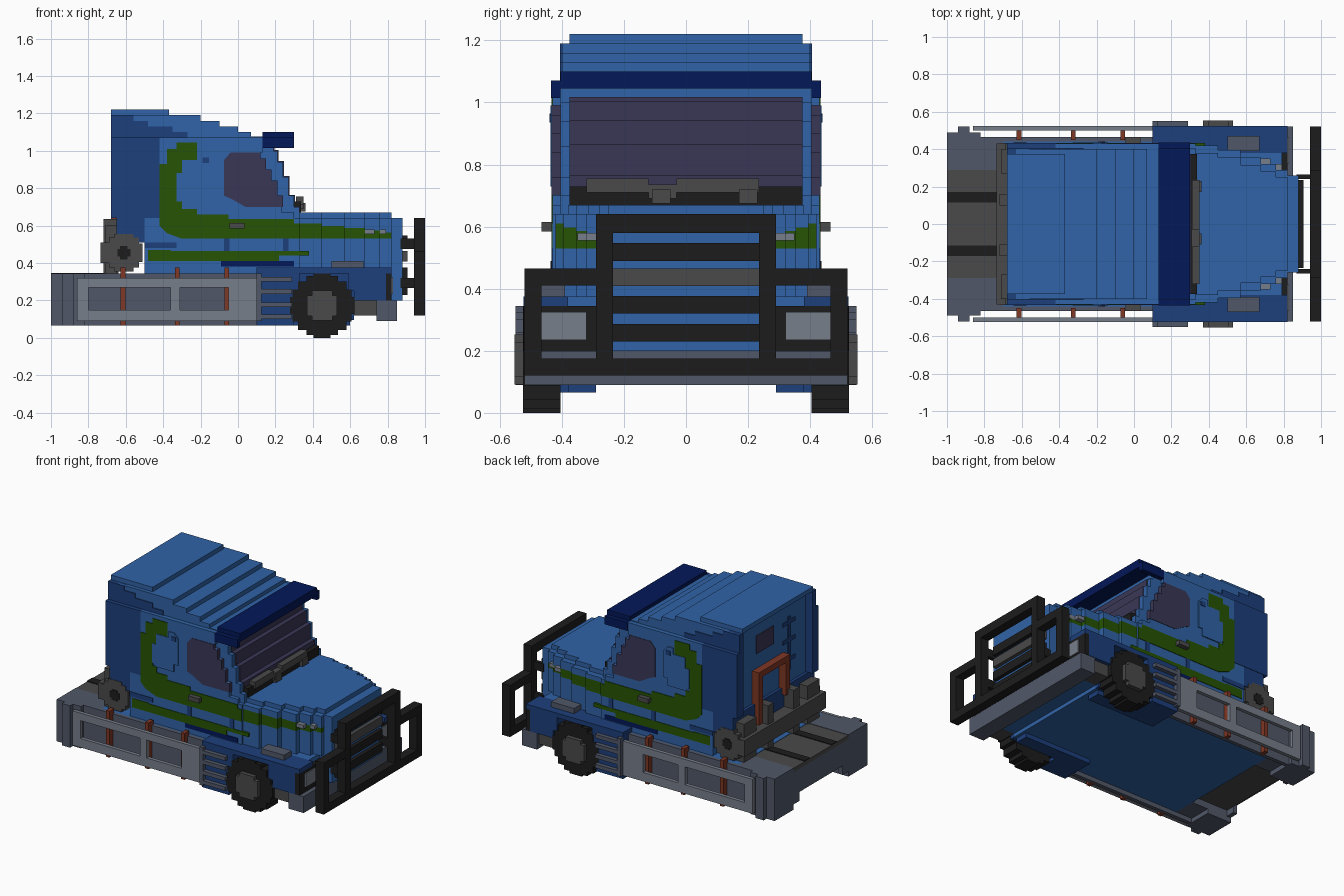
import bpy, bmesh

cube = bpy.data.objects.get("Cube")
if cube:
    bpy.data.objects.remove(cube, do_unlink=True)


def material(name, r, g, b):
    m = bpy.data.materials.new(name)
    m.use_nodes = True
    m.diffuse_color = (r, g, b, 1)
    bsdf = next(n for n in m.node_tree.nodes if n.type == 'BSDF_PRINCIPLED')
    bsdf.inputs["Base Color"].default_value = (r, g, b, 1)
    return m


BLUE = material("cab blue", .03, .125, .385)
DARK_BLUE = material("dark blue", .012, .05, .2)
NAVY = material("navy", .001, .009, .1)
GREEN = material("green", .019, .088, .001)
GLASS = material("purple glass", .042, .038, .093)
SLATE = material("slate grey", .082, .097, .14)
LIGHT = material("light grey", .185, .21, .255)
GREY = material("dark grey", .067, .067, .067)
BLACK = material("black", .012, .012, .012)
RUST = material("rust red", .21, .038, .018)


def prism(name, pts, y0, y1, mat):
    """Extrude an x-z outline from y0 to y1."""
    bm = bmesh.new()
    face = bm.faces.new([bm.verts.new((x, y0, z)) for x, z in pts])
    ext = bmesh.ops.extrude_face_region(bm, geom=[face])
    verts = [v for v in ext["geom"] if isinstance(v, bmesh.types.BMVert)]
    bmesh.ops.translate(bm, verts=verts, vec=(0, y1 - y0, 0))
    bmesh.ops.recalc_face_normals(bm, faces=bm.faces)
    me = bpy.data.meshes.new(name)
    bm.to_mesh(me)
    bm.free()
    me.materials.append(mat)
    ob = bpy.data.objects.new(name, me)
    bpy.context.scene.collection.objects.link(ob)


def box(name, x0, x1, y0, y1, z0, z1, mat):
    prism(name, [(x0, z0), (x1, z0), (x1, z1), (x0, z1)], y0, y1, mat)


def wide(name, x0, x1, w, z0, z1, mat):
    box(name, x0, x1, -w, w, z0, z1, mat)


def both(name, pts, y0, y1, mat):
    """Same outline on both flanks of the truck."""
    prism(name + "_front_side", pts, -y1, -y0, mat)
    prism(name + "_back_side", pts, y0, y1, mat)


def both_box(name, x0, x1, y0, y1, z0, z1, mat):
    both(name, [(x0, z0), (x1, z0), (x1, z1), (x0, z1)], y0, y1, mat)


def stepped_disc(cx, cz, steps):
    """Stair-stepped round outline from quarter corners (x falling, z rising)."""
    q = []
    for i, (x, z) in enumerate(steps):
        if i:
            q.append((x, steps[i - 1][1]))
        q.append((x, z))
    pts = q + [(-x, z) for x, z in q[::-1]]
    pts += [(-x, -z) for x, z in q] + [(x, -z) for x, z in q[::-1]]
    return [(cx + x, cz + z) for x, z in pts]


# Chassis and rear deck
wide("chassis", -.7, .1, .44, .095, .345, BLUE)
wide("front_chassis", .1, .62, .38, .095, .375, BLUE)
wide("nose_chassis", .62, .79, .38, .12, .375, BLUE)
both_box("wheel_well", .1, .62, .38, .41, .095, .375, DARK_BLUE)
both_box("chassis_beam", .1, .6, .29, .38, .065, .1, DARK_BLUE)
both_box("side_panel", -.83, .1, .44, .465, .065, .345, SLATE)
both_box("rear_corner", -1, -.82, .29, .49, .065, .345, SLATE)
both_box("rear_corner_inner", -.82, -.7, .29, .44, .095, .345, SLATE)
both_box("rear_corner_rib", -.94, -.88, .49, .52, .065, .345, SLATE)
both_box("rear_arch_step", -1, -.97, .23, .29, .1, .16, SLATE)
wide("rear_sill", -1, -.97, .29, .16, .315, SLATE)
wide("rear_floor", -.97, -.7, .29, .14, .315, GREY)
wide("rear_deck", -1, -.7, .29, .315, .342, GREY)
both_box("deck_strip", -1, -.7, .115, .17, .342, .347, BLACK)

# Side guard rails
both_box("guard_top", -.86, .1, .5, .525, .27, .32, LIGHT)
both_box("guard_bottom", -.86, .1, .5, .525, .09, .15, LIGHT)
for i, (a, b) in enumerate([(-.86, -.8), (-.36, -.31), (-.05, .1)]):
    both_box("guard_post_%d" % i, a, b, .5, .525, .15, .27, LIGHT)
for i, x in enumerate([-.615, -.325, -.06]):
    both_box("guard_strut_%d" % i, x - .013, x + .013, .45, .5, .065, .375, RUST)

# Fenders, steps and wheels
both("fender", [(.1, .065), (.3, .065), (.3, .25), (.33, .25), (.33, .345),
                (.59, .345), (.59, .25), (.62, .25), (.62, .2), (.79, .2),
                (.79, .345), (.82, .345), (.82, .375), (.1, .375)],
     .38, .523, DARK_BLUE)
for i, z in enumerate([.1, .165, .235, .3]):
    both_box("step_%d" % i, .12, .29, .523, .55, z, z + .025, SLATE)
both_box("step_post", .1, .125, .523, .55, .09, .345, SLATE)
both("wheel", stepped_disc(.45, .172, [(.172, .045), (.158, .085), (.13, .13),
                                       (.085, .158), (.045, .172)]),
     .405, .525, BLACK)
both("wheel_hub", stepped_disc(.45, .172, [(.08, .055), (.055, .08)]), .525, .553, GREY)
both_box("fender_lamp", .5, .67, .39, .47, .375, .41, SLATE)

# Front bumper and headlights
wide("bumper", .74, .85, .52, .09, .2, SLATE)
both_box("bumper_support", .62, .74, .38, .5, .12, .2, GREY)
both_box("headlight_panel", .79, .82, .26, .523, .2, .345, BLACK)
both_box("headlight", .82, .828, .32, .465, .235, .325, LIGHT)

# Cab core, with rear wall recessed under the roof
wide("cab_lower", -.5, .33, .43, .345, .64, BLUE)
wide("cab_lower_rear", -.65, -.5, .43, .51, .64, DARK_BLUE)
prism("cab_body", [(-.63, .64), (.33, .64), (.33, .7), (.3, .7), (.3, .76),
                   (.27, .76), (.27, .86), (.24, .86), (.24, .94), (.21, .94),
                   (.21, 1.0), (.19, 1.0), (.19, 1.07), (-.63, 1.07)],
      -.405, .405, BLUE)
both("cab_skin", [(-.42, .64), (.3, .64), (.3, .67), (.235, .67), (.235, .76),
                  (.205, .76), (.205, .84), (.175, .84), (.175, .9), (.145, .9),
                  (.145, .96), (.115, .96), (.115, .99), (.13, .99), (.13, 1.07),
                  (-.42, 1.07)], .4, .43, BLUE)
prism("cab_roof", [(-.63, 1.07), (.13, 1.07), (.13, 1.075), (.07, 1.075),
                   (.07, 1.1), (0, 1.1), (0, 1.13), (-.1, 1.13), (-.1, 1.16),
                   (-.2, 1.16), (-.2, 1.19), (-.63, 1.19)],
      -.4, .4, BLUE)
wide("roof_cap", -.68, -.37, .375, 1.19, 1.22, BLUE)
both_box("sleeper_fairing", -.68, -.42, .365, .433, .64, 1.07, DARK_BLUE)
both("fairing_upper", [(-.68, 1.07), (-.27, 1.07), (-.27, 1.1), (-.35, 1.1),
                       (-.35, 1.13), (-.48, 1.13), (-.48, 1.16), (-.56, 1.16),
                       (-.56, 1.19), (-.68, 1.19)], .365, .406, DARK_BLUE)

# Sun visor
wide("visor", .13, .3, .405, 1.045, 1.1, NAVY)
both_box("visor_end", .13, .3, .405, .435, 1.015, 1.07, NAVY)

# Windscreen panes on each step, with dark cowl and wipers
for i, (x, z0, z1) in enumerate([(.19, 1.0, 1.017), (.21, .94, 1.0), (.24, .86, .94),
                                 (.27, .76, .86), (.3, .73, .76)]):
    wide("windscreen_%d" % i, x - .01, x + .006, .375, z0, z1, GLASS)
    if i:
        wide("windscreen_ledge_%d" % i, x - .03, x + .006, .375, z1 - .005, z1 + .004, GLASS)
wide("cowl", .29, .338, .375, .665, .73, BLACK)
for i, (a, b, z) in enumerate([(-.32, -.12, .71), (-.12, -.03, .69), (-.03, .235, .71)]):
    box("wiper_%d" % i, .31, .35, a, b, z, z + .045, GREY)
for i, y in enumerate([-.08, .2]):
    box("wiper_foot_%d" % i, .33, .36, y - .03, y + .03, .675, .72, GREY)

# Tapering hood: blue lower, green band, blue upper
hood = [(.33, .45, .42), (.45, .57, .395), (.57, .68, .355),
        (.68, .76, .32), (.76, .82, .29)]
for i, (a, b, w) in enumerate(hood):
    wide("hood_lower_%d" % i, a, b, w, .375, .53, BLUE)
    wide("hood_band_%d" % i, a, b, w, .53, .61 - .012 * i, GREEN)
    wide("hood_upper_%d" % i, a, b, w, .61 - .012 * i, .64, BLUE)
    wide("hood_top_%d" % i, a, b, w - .04, .64, .67, BLUE)
    if i > 2:
        both_box("side_light_%d" % i, a - .03, b - .03, w, w + .03, .555, .58, LIGHT)

# Grille
wide("grille_block", .79, .88, .26, .2, .64, BLUE)
for i, (z, m) in enumerate([(.23, BLACK), (.32, BLACK), (.408, GREY), (.49, BLACK)]):
    wide("grille_slat_%d" % i, .88, .905, .235, z, z + .057, m)

# Bull bar
wide("bar_bottom", .94, 1, .52, .12, .175, BLACK)
wide("bar_top", .94, 1, .235, .58, .64, BLACK)
both_box("bar_wing_top", .94, 1, .29, .52, .41, .465, BLACK)
both_box("bar_outer_post", .94, 1, .465, .52, .175, .41, BLACK)
both_box("bar_inner_post", .94, 1, .235, .29, .175, .64, BLACK)
for i, z in enumerate([.265, .475]):
    both_box("bar_mount_%d" % i, .87, .94, .24, .265, z, z + .055, BLACK)

# Side livery, windows and door details
both("livery_sweep", [(-.42, .6), (-.38, .56), (-.3, .53), (.33, .53), (.33, .61),
                      (.3, .61), (.3, .635), (-.05, .635), (-.05, .66), (-.22, .66),
                      (-.22, .69), (-.3, .69), (-.3, .73), (-.33, .73), (-.33, .88),
                      (-.3, .88), (-.3, .95), (-.22, .95), (-.22, 1.045), (-.33, 1.045),
                      (-.33, 1.01), (-.38, 1.01), (-.38, .93), (-.42, .93)],
     .43, .434, GREEN)
both("livery_stripe", [(-.48, .41), (.22, .41), (.22, .44), (.38, .44), (.38, .465),
                       (-.36, .465), (-.36, .47), (-.48, .47)], .42, .434, GREEN)
both("sleeper_panel", [(-.33, .75), (-.3, .73), (-.17, .73), (-.17, .78), (-.14, .78),
                       (-.14, .96), (-.17, .99), (-.21, .99), (-.21, .95), (-.3, .95),
                       (-.3, .88), (-.33, .88)], .43, .437, BLUE)
both_box("sleeper_panel_notch", -.19, -.155, .437, .44, .935, .965, DARK_BLUE)
both("door_window", [(-.075, .76), (-.075, .95), (-.04, .99), (.12, .99), (.12, .96),
                     (.15, .96), (.15, .9), (.18, .9), (.18, .84), (.21, .84),
                     (.21, .76), (.24, .76), (.24, .7), (.04, .7), (-.03, .74)],
     .4, .433, GLASS)
both_box("door_handle", -.045, .035, .43, .465, .585, .615, GREY)
both_box("trim_line", -.5, -.33, .43, .434, .48, .51, DARK_BLUE)
both_box("door_seam_rear", -.075, -.045, .43, .434, .465, .53, DARK_BLUE)
both_box("door_seam_front", .24, .27, .43, .434, .465, .53, DARK_BLUE)
both_box("sill", -.09, .3, .43, .434, .38, .41, NAVY)

# Rear of cab: window, pipework and ladder frame
box("rear_window", -.636, -.63, -.02, .16, .96, 1.08, GLASS)
for i, z in enumerate([.78, .91, 1.03]):
    box("rear_trim_%d" % i, -.636, -.63, -.25, -.12, z, z + .025, DARK_BLUE)
box("rear_trim_post", -.636, -.63, -.2, -.175, .72, 1.08, DARK_BLUE)
box("frame_top", -.68, -.63, -.13, .2, .82, .86, RUST)
box("frame_left", -.68, -.63, .155, .2, .46, .82, RUST)
box("frame_right", -.68, -.63, -.13, -.085, .6, .82, RUST)

# Winch across the tail of the cab
wide("winch_beam", -.735, -.56, .43, .4, .51, GREY)
both_box("winch_end", -.71, -.65, .27, .4, .345, .6, GREY)
for i, y in enumerate([-.14, .13]):
    box("winch_post_%d" % i, -.72, -.64, y - .03, y + .03, .345, .635, GREY)
both("winch_drum", stepped_disc(-.61, .455, [(.1, .05), (.08, .08), (.05, .1)]),
     .36, .433, GREY)
both("winch_axle", stepped_disc(-.61, .455, [(.035, .02), (.02, .035)]), .433, .437, BLACK)
